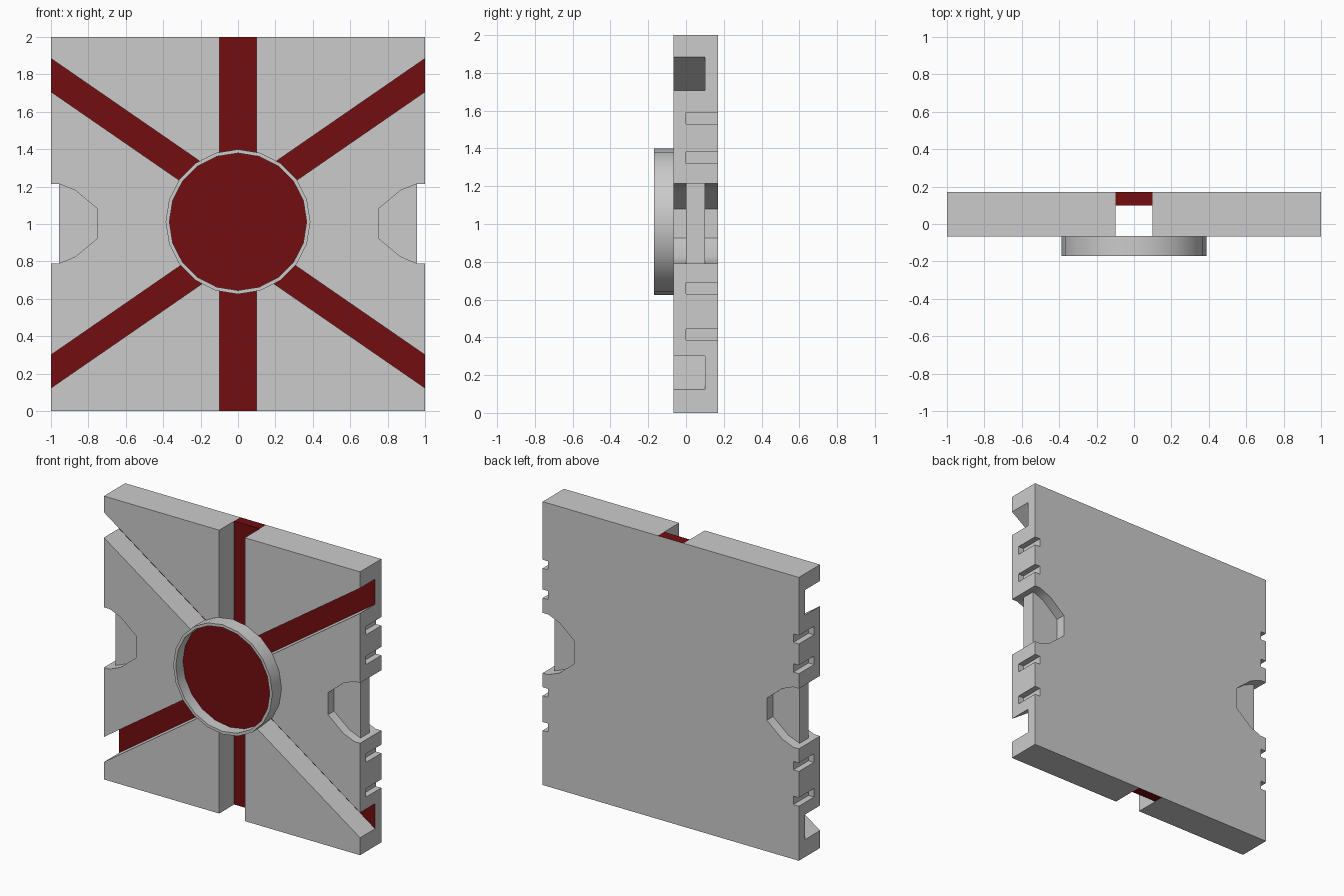
import bpy, bmesh, math
from mathutils import Vector

if "Cube" in bpy.data.objects:
    bpy.data.objects.remove(bpy.data.objects["Cube"])

red = bpy.data.materials.new("dark_red")
red.diffuse_color = (0.17, 0.004, 0.005, 1)
red.use_nodes = True
red.node_tree.nodes["Principled BSDF"].inputs["Base Color"].default_value = red.diffuse_color
grey = bpy.data.materials.new("grey")
grey.diffuse_color = (0.8, 0.8, 0.8, 1)
grey.use_nodes = True
grey.node_tree.nodes["Principled BSDF"].inputs["Base Color"].default_value = grey.diffuse_color

FRONT, FLOOR, BACK = -0.067, 0.10, 0.17


def prism(name, profile, y0, y1):
    """Extrude an x-z outline along y."""
    bm = bmesh.new()
    face = bm.faces.new([bm.verts.new((x, y0, z)) for x, z in profile])
    ext = bmesh.ops.extrude_face_region(bm, geom=[face])
    bmesh.ops.translate(bm, vec=(0, y1 - y0, 0),
                        verts=[v for v in ext["geom"] if isinstance(v, bmesh.types.BMVert)])
    bmesh.ops.recalc_face_normals(bm, faces=bm.faces)
    mesh = bpy.data.meshes.new(name)
    bm.to_mesh(mesh)
    bm.free()
    mesh.materials.append(grey)
    mesh.materials.append(red)
    obj = bpy.data.objects.new(name, mesh)
    bpy.context.collection.objects.link(obj)
    return obj


def rect(x0, x1, z0, z1):
    return [(x0, z0), (x1, z0), (x1, z1), (x0, z1)]


def cut(target, profile, y0, y1):
    cutter = prism("cutter", profile, y0, y1)
    cutter.hide_render = True
    mod = target.modifiers.new("cut", 'BOOLEAN')
    mod.operation, mod.solver, mod.object = 'DIFFERENCE', 'EXACT', cutter
    bpy.context.view_layer.objects.active = target
    bpy.ops.object.modifier_apply(modifier=mod.name)
    bpy.data.objects.remove(cutter)


def smooth(obj):
    bpy.ops.object.select_all(action='DESELECT')
    obj.select_set(True)
    bpy.context.view_layer.objects.active = obj
    bpy.ops.object.shade_smooth_by_angle(angle=math.radians(30))


# Wall panel
panel = prism("wall_panel", rect(-1, 1, 0, 2), FRONT, BACK)

# Six radiating channels in the front, cut as one star-shaped outline
half = [(0.1, 2.2), (0.1, 1.264), (1.2, 2.023), (1.2, 1.845), (0.1, 1.086),
        (0.1, 0.921), (1.2, 0.162), (1.2, -0.015), (0.1, 0.744), (0.1, -0.2)]
cut(panel, half + [(-x, z) for x, z in reversed(half)], -0.3, FLOOR)

# Side hand recesses (front and back), trimmed web and edge slots
recess = [(1.1, 1.215), (0.957, 1.215), (0.87, 1.18), (0.75, 1.08),
          (0.75, 0.925), (0.87, 0.825), (0.957, 0.79), (1.1, 0.79)]
for s in (-1, 1):
    outline = [(s * x, z) for x, z in recess]
    cut(panel, outline, -0.3, 0.0)
    cut(panel, outline, FLOOR, 0.3)
    cut(panel, rect(s * 0.957, s * 1.1, 0.79, 1.215), -0.3, 0.3)
    for z in (0.415, 0.66, 1.35, 1.56):
        cut(panel, rect(s * 0.957, s * 1.1, z - 0.03, z + 0.03), 0.0, 0.3)

# Red channel floors and the floor's top and bottom ends
bm = bmesh.new()
bm.from_mesh(panel.data)
for x in (-0.1, 0.1):
    ends = [f for f in bm.faces if abs(f.normal.z) > 0.9
            and all(abs(abs(v.co.z - 1) - 1) < 1e-3 for v in f.verts)]
    geom = list({e for f in ends for e in f.edges} | {v for f in ends for v in f.verts})
    bmesh.ops.bisect_plane(bm, geom=ends + geom, dist=1e-4,
                           plane_co=(x, 0, 0), plane_no=(1, 0, 0))
bm.normal_update()
for f in bm.faces:
    c = f.calc_center_median()
    is_floor = f.normal.y < -0.9 and abs(c.y - FLOOR) < 1e-3
    is_end = abs(f.normal.z) > 0.9 and abs(abs(c.z - 1) - 1) < 1e-3 \
        and all(abs(v.co.x) < 0.101 for v in f.verts)
    f.material_index = 1 if is_floor or is_end else 0
bm.to_mesh(panel.data)
bm.free()
smooth(panel)

# Shallow round hub dish with a red floor
def circle(r, n=20):
    return [(r * math.cos(2 * math.pi * i / n), 1.012 + r * math.sin(2 * math.pi * i / n))
            for i in range(n)]

hub = prism("hub_dish", circle(0.387), -0.17, -0.065)
cut(hub, circle(0.367), -0.3, -0.09)
for p in hub.data.polygons:
    inside = p.normal.y < -0.9 and abs(p.center.y + 0.09) < 1e-3
    p.material_index = 1 if inside else 0
smooth(hub)
